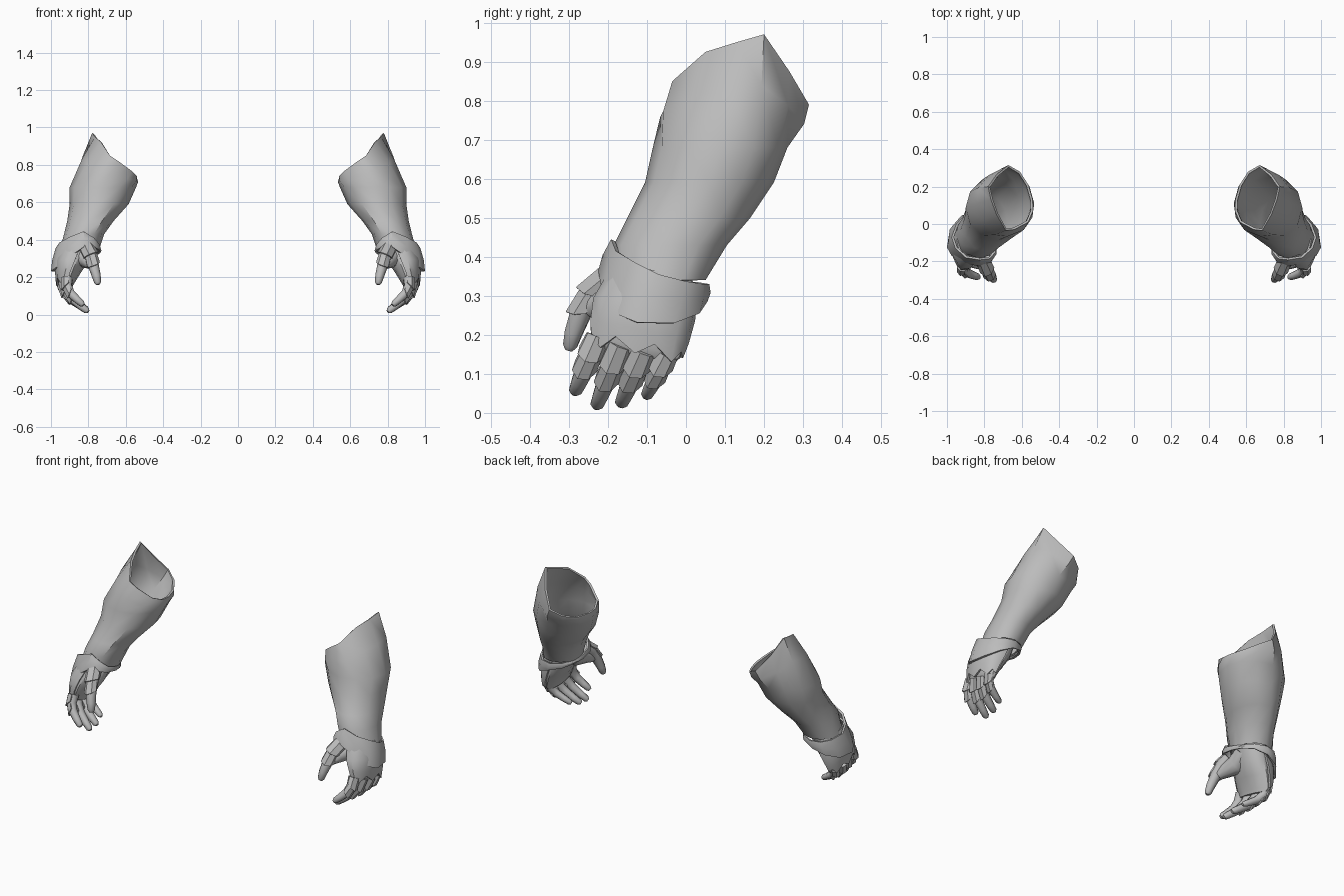
import bpy, bmesh, math
from mathutils import Vector

if "Cube" in bpy.data.objects:
    bpy.data.objects.remove(bpy.data.objects["Cube"])

steel = bpy.data.materials.new("steel_grey")
steel.diffuse_color = (0.5, 0.5, 0.5, 1)
steel.use_nodes = True
steel.node_tree.nodes["Principled BSDF"].inputs["Base Color"].default_value = steel.diffuse_color
V = Vector


def make(name, rings, closed=True, caps=(False, False), thick=0.0, angle=40):
    """Skin a list of point rings, thicken it, mirror it to the other arm."""
    bm = bmesh.new()
    rows = [[bm.verts.new(p) for p in r] for r in rings]
    n = len(rows[0])
    for a, b in zip(rows, rows[1:]):
        for i in range(n if closed else n - 1):
            j = (i + 1) % n
            bm.faces.new((a[i], a[j], b[j], b[i]))
    if caps[0]:
        bm.faces.new(rows[0])
    if caps[1]:
        bm.faces.new(rows[-1])
    bmesh.ops.recalc_face_normals(bm, faces=bm.faces[:])
    # open sheets must face away from the hand, open tubes away from their axis
    mid = sum((v.co for v in bm.verts), V()) / len(bm.verts)
    if not closed:
        mid = V((0.80, mid.y, mid.z))
    if sum((f.calc_center_median() - mid).dot(f.normal) * f.calc_area() for f in bm.faces) < 0:
        bmesh.ops.reverse_faces(bm, faces=bm.faces[:])
    me = bpy.data.meshes.new(name)
    bm.to_mesh(me)
    bm.free()
    me.materials.append(steel)
    ob = bpy.data.objects.new(name, me)
    bpy.context.collection.objects.link(ob)
    if thick:
        s = ob.modifiers.new("thickness", 'SOLIDIFY')
        s.thickness, s.offset = thick, -1
    ob.modifiers.new("other_arm", 'MIRROR').use_mirror_merge = False
    bpy.ops.object.select_all(action='DESELECT')
    ob.select_set(True)
    bpy.context.view_layer.objects.active = ob
    bpy.ops.object.convert(target='MESH')
    bpy.ops.object.shade_smooth_by_angle(angle=math.radians(angle))
    return ob


def box_ring(z, x0, x1, y0, y1, n=12):
    """Level oval that fills the given x and y ranges."""
    return [V(((x0 + x1) / 2 + (x1 - x0) / 2 * math.cos(a),
               (y0 + y1) / 2 + (y1 - y0) / 2 * math.sin(a), z))
            for a in (2 * math.pi * i / n for i in range(n))]


def blend(a, b, t, grow=1.0):
    r = [p.lerp(q, t) for p, q in zip(a, b)]
    c = sum(r, V()) / len(r)
    return [V((c.x + (p.x - c.x) * grow, c.y + (p.y - c.y) * grow, p.z)) for p in r]


# Forearm sleeve with a slanted, pointed rim at the elbow
rim = [V(p) for p in (
    (.765, .13, .95), (.78, .20, .97), (.735, .265, .875), (.672, .315, .79),
    (.61, .28, .755), (.565, .21, .735), (.542, .13, .735), (.54, .07, .74),
    (.565, .01, .765), (.64, -.03, .82), (.685, -.035, .85), (.735, .05, .925))]
bulge = box_ring(.68, .545, .90, -.085, .26)
make("forearm_sleeve", [
    rim, blend(rim, bulge, .45, 1.07), bulge,
    box_ring(.59, .585, .90, -.105, .225), box_ring(.50, .665, .913, -.15, .165),
    box_ring(.43, .715, .93, -.185, .105), box_ring(.34, .745, .955, -.18, .05)],
    thick=.012)

# Wrist cuff, wide over the back of the hand and narrow at the palm
top = [V(p) for p in (
    (.975, -.07, .355), (.95, 0, .337), (.91, .045, .33), (.85, .06, .33),
    (.79, .03, .335), (.75, -.03, .34), (.735, -.09, .355), (.74, -.15, .375),
    (.77, -.185, .41), (.825, -.192, .445), (.90, -.18, .415), (.955, -.13, .385))]
low = [V(p) for p in (
    (1.0, -.125, .232), (.985, -.03, .23), (.93, .035, .255), (.86, .055, .285),
    (.79, .03, .305), (.75, -.03, .32), (.735, -.09, .33), (.74, -.165, .345),
    (.765, -.205, .36), (.82, -.225, .365), (.90, -.215, .31), (.975, -.17, .25))]
make("wrist_cuff", [top, blend(top, low, .5, 1.04), low], thick=.012)


def oval(c, hw, ht, angles, zig=None):
    """Arc across the hand: hw along the knuckles, ht through the palm."""
    w, t, down = V((.08, 1, -.2)).normalized(), V((1, -.1, .2)).normalized(), V((-.1, 0, -1))
    return [V(c) + w * hw * math.sin(a) + t * ht * math.cos(a) + down * (zig[i] if zig else 0)
            for i, a in enumerate(angles)]


# Palm body
full = [2 * math.pi * i / 14 for i in range(14)]
make("palm", [oval((.85, -.07, .38), .09, .075, full), oval((.872, -.095, .30), .112, .075, full),
              oval((.90, -.115, .23), .122, .058, full), oval((.92, -.125, .165), .115, .04, full),
              oval((.917, -.128, .145), .10, .03, full)], caps=(True, True))

# Plate over the back of the hand with a toothed lower edge
half = [math.radians(-100 + 200 * i / 8) for i in range(9)]
teeth = [0, -.012, .022, -.012, .022, -.012, .022, -.012, 0]
make("hand_back_plate", [oval((.865, -.08, .35), .115, .085, half),
                         oval((.897, -.108, .265), .135, .083, half),
                         oval((.917, -.12, .205), .131, .062, half),
                         oval((.925, -.126, .165), .122, .05, half, teeth)],
     closed=False, thick=.01)


def frame(path, i, out):
    d = (path[min(i + 1, len(path) - 1)] - path[max(i - 1, 0)]).normalized()
    o = (out - d * out.dot(d)).normalized()
    return d, o, d.cross(o)


def digit(name, path, radii, out):
    """Tapering finger with overlapping pointed plates on its outer side."""
    path = [V(p) for p in path]
    rings = []
    for i, (p, r) in enumerate(zip(path, radii)):
        d, o, s = frame(path, i, out)
        rings.append([p + (o * math.cos(a) + s * math.sin(a)) * r
                      for a in (math.tau * k / 8 for k in range(8))])
    d = (path[-1] - path[-2]).normalized()
    rings.append([path[-1] + d * .012 + (q - path[-1]) * .55 for q in rings[-1]])
    make(name, rings, caps=(True, True), angle=50)
    arc = [math.radians(a) for a in (-95, -50, 0, 50, 95)]
    for k in range(2):
        rows = []
        for i, grow, point in ((k, 1.05, .0), (k + 1, 1.3, .016)):
            d, o, s = frame(path, i, out)
            r = radii[i] * grow
            rows.append([path[i] + (o * math.cos(a) + s * math.sin(a)) * r
                         + d * point * (1.4 * math.cos(a) - .4) for a in arc])
        make(f"{name}_plate_{k + 1}", rows, closed=False, thick=.007, angle=25)


# Four curled fingers: knuckle and tip positions
fingers = {
    "index_finger": ((.915, -.225, .195), (.835, -.283, .058)),
    "middle_finger": ((.93, -.167, .175), (.81, -.228, .022)),
    "ring_finger": ((.937, -.108, .16), (.812, -.165, .027)),
    "little_finger": ((.935, -.048, .15), (.83, -.10, .047))}
for name, (a, b) in fingers.items():
    a, b = V(a), V(b)
    path = [a.lerp(b, t) + V((bow, 0, 0))
            for t, bow in ((0, 0), (.33, .025), (.6, .028), (.85, .012), (1, 0))]
    k = .88 if name == "little_finger" else 1
    digit(name, path, [r * k for r in (.031, .028, .025, .021, .018)], V((1, -.15, .1)))

# Thumb and the fleshy base that joins it to the palm
digit("thumb", [(.805, -.19, .35), (.785, -.238, .31), (.772, -.268, .26),
                (.757, -.288, .205), (.75, -.297, .172)],
      [.04, .034, .029, .024, .019], V((.3, -1, .4)))
base = [V(p) for p in ((.83, -.10, .35), (.825, -.155, .30), (.80, -.215, .285), (.782, -.25, .265))]
rings = []
for i, (p, r) in enumerate(zip(base, (.06, .055, .04, .025))):
    d, o, s = frame(base, i, V((1, 0, 0)))
    rings.append([p + (o * math.cos(a) + s * math.sin(a)) * r
                  for a in (math.tau * k / 10 for k in range(10))])
make("thumb_base", rings, caps=(True, True))
